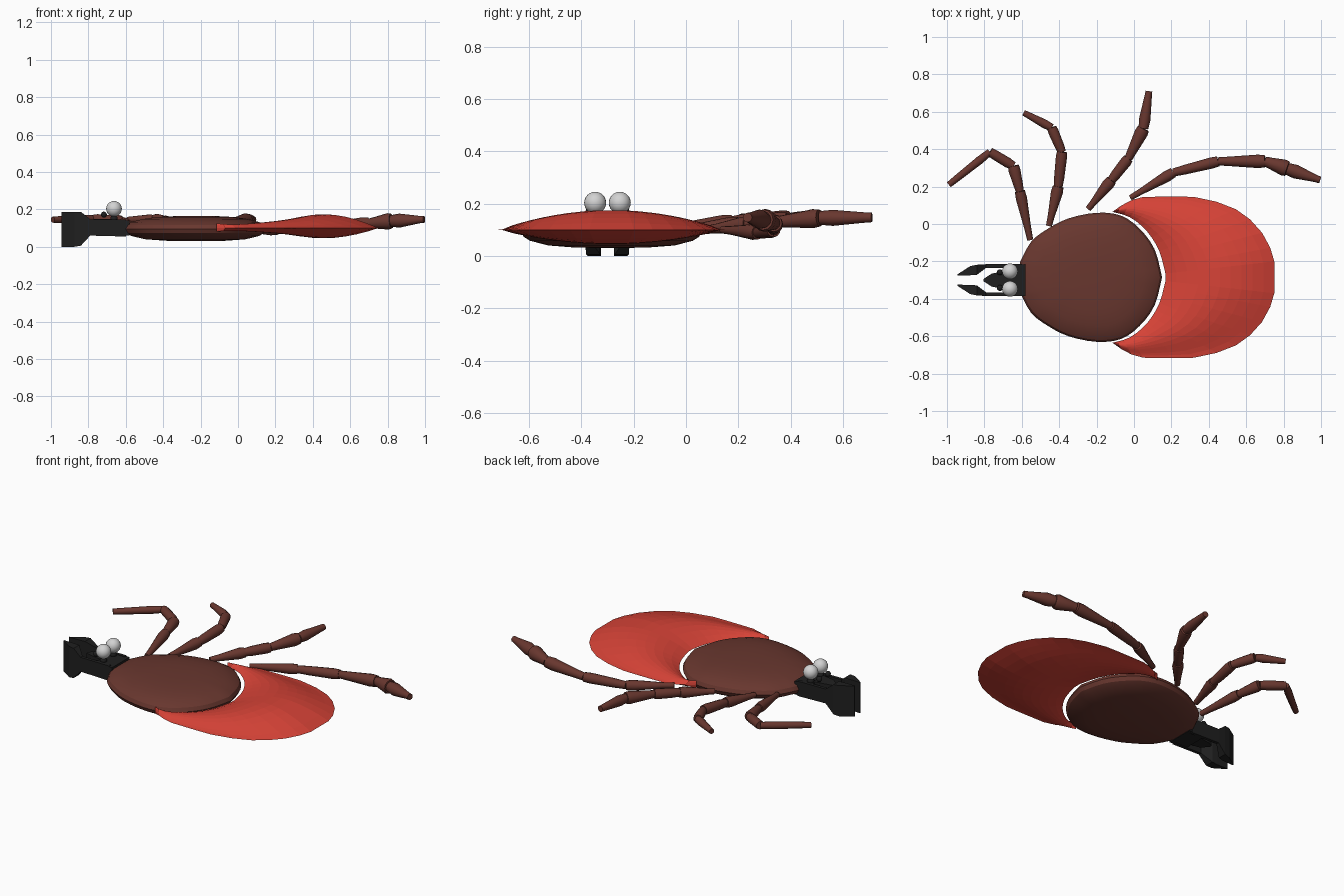
import bpy, bmesh
from math import sin, cos, pi, radians
from mathutils import Vector

cube = bpy.data.objects.get("Cube")
if cube:
    bpy.data.objects.remove(cube, do_unlink=True)

AXIS_Y = -0.285   # the body's own line of symmetry
HEAD_Y = -0.3


def material(name, *rgb):
    mat = bpy.data.materials.new(name)
    mat.use_nodes = True
    mat.diffuse_color = (*rgb, 1)
    mat.node_tree.nodes["Principled BSDF"].inputs["Base Color"].default_value = (*rgb, 1)
    return mat


brown = material("brown shell", 0.14, 0.038, 0.028)
red = material("red abdomen", 0.68, 0.056, 0.038)
black = material("black jaw", 0.014, 0.014, 0.014)
pale = material("pale eye", 0.65, 0.65, 0.65)


def finish(name, bm, mat, smooth=None):
    mesh = bpy.data.meshes.new(name)
    bm.to_mesh(mesh)
    bm.free()
    obj = bpy.data.objects.new(name, mesh)
    bpy.context.collection.objects.link(obj)
    mesh.materials.append(mat)
    if smooth:
        bpy.ops.object.select_all(action='DESELECT')
        obj.select_set(True)
        bpy.context.view_layer.objects.active = obj
        bpy.ops.object.shade_smooth_by_angle(angle=radians(smooth))
    return obj


def loft(bm, rings, caps=True):
    """Skin a list of closed rings that have equal point counts."""
    rows = [[bm.verts.new(p) for p in ring] for ring in rings]
    for a, b in zip(rows, rows[1:]):
        for i in range(len(a)):
            j = (i + 1) % len(a)
            bm.faces.new((a[i], a[j], b[j], b[i]))
    if caps:
        bm.faces.new(rows[0])
        bm.faces.new(rows[-1])


def clean(bm):
    bmesh.ops.remove_doubles(bm, verts=bm.verts, dist=0.0005)
    bmesh.ops.dissolve_degenerate(bm, edges=bm.edges, dist=0.0001)
    bmesh.ops.recalc_face_normals(bm, faces=bm.faces)


def spline(points, count):
    """Even samples of a smooth curve through the points."""
    pts = [Vector(p) for p in points]
    last = len(pts) - 1
    out = []
    for k in range(count):
        u = k / (count - 1) * last
        i = min(int(u), last - 1)
        t = u - i
        a, b, c, d = (pts[max(0, min(last, i + n))] for n in (-1, 0, 1, 2))
        out.append(0.5 * (2 * b + (c - a) * t + (2 * a - 5 * b + 4 * c - d) * t ** 2
                          + (3 * b - a - 3 * c + d) * t ** 3))
    return out


def mirrored(half, on_axis=False):
    """Add the -y half of a list of 2D points."""
    other = [Vector((p.x, -p.y)) for p in reversed(half)]
    return half + (other[1:] if on_axis else other)


# Shield: scaled copies of one outline stacked into a shallow dome
half = spline([(-.61, .08), (-.55, .19), (-.46, .26), (-.35, .315), (-.2, .345),
               (-.07, .33), (.03, .26), (.11, .15), (.15, 0)], 25)
outline = mirrored(half, True)
profile = [(0, .165), (.3, .164), (.55, .159), (.75, .148), (.9, .132), (.97, .117),
           (1, .095), (.97, .073), (.9, .058), (.7, .04), (.4, .032), (0, .03)]
mid_x = -0.22
bm = bmesh.new()
loft(bm, [[(mid_x + (p.x - mid_x) * s, AXIS_Y + p.y * s, z) for p in outline]
          for s, z in profile], caps=False)
clean(bm)
finish("body_shield", bm, brown, 30)

# Abdomen: lens-shaped crescent between the inner and the outer curve
outer = mirrored(spline([(-.115, .35), (-.04, .4), (.05, .43), (.2, .43), (.32, .43),
                         (.5, .385), (.62, .31), (.71, .2), (.75, .085)], 13))
inner_half = spline([(-.115, .35), (-.02, .32), (.07, .245), (.135, .14), (.168, .02)], 13)
inner = mirrored(inner_half)
steps = 10
rings = []
for a, b in zip(inner, outer):
    ring = []
    for k in range(2 * steps):
        s = k / steps if k <= steps else 2 - k / steps
        p = a.lerp(b, s)
        bulge = max(0, 1 - (p.y / 0.43) ** 2) * max(0, sin(pi * s)) ** 0.9
        z = 0.1 + bulge * (0.075 if k <= steps else -0.055)
        ring.append((p.x, AXIS_Y + p.y, z))
    rings.append(ring)
bm = bmesh.new()
loft(bm, rings, caps=False)
clean(bm)
finish("abdomen", bm, red)


# Legs: chains of tapered segments, each joint given as x, y, z, radius
def segment(bm, a, b, ra, rb, sides=12):
    axis = (b - a).normalized()
    side = axis.cross(Vector((0, 0, 1))).normalized()
    up = side.cross(axis)
    rings = []
    for t, r in ((0, ra * 0.72), (0.25, ra * 0.85), (0.85, rb), (1, rb * 0.9)):
        c = a.lerp(b, t)
        rings.append([c + r * (side * cos(2 * pi * k / sides) + up * sin(2 * pi * k / sides))
                      for k in range(sides)])
    loft(bm, rings)


legs = {
    "front_leg": [(-.555, -.085, .1, .022), (-.61, .175, .13, .03), (-.645, .31, .14, .032),
                  (-.77, .385, .15, .026), (-.99, .21, .145, .018)],
    "second_leg": [(-.455, -.01, .1, .022), (-.405, .2, .12, .032), (-.385, .385, .14, .03),
                   (-.44, .515, .15, .028), (-.59, .595, .145, .017)],
    "third_leg": [(-.245, .08, .1, .022), (-.12, .235, .12, .032), (-.03, .35, .13, .03),
                  (.05, .51, .145, .036), (.08, .71, .147, .02)],
    "rear_leg": [(-.02, .14, .1, .02), (.21, .275, .09, .03), (.45, .335, .1, .03),
                 (.7, .335, .125, .036), (.82, .295, .138, .044), (.995, .235, .147, .02)],
}
for name, joints in legs.items():
    bm = bmesh.new()
    for a, b in zip(joints, joints[1:]):
        segment(bm, Vector(a[:3]), Vector(b[:3]), a[3], b[3])
    bmesh.ops.recalc_face_normals(bm, faces=bm.faces)
    finish(name, bm, brown, 35)


# Head: rectangular sections along x, given as x, y range and z range
def beam(name, sections, side=1):
    bm = bmesh.new()
    loft(bm, [[(x, HEAD_Y + side * y, z) for y, z in ((y0, z0), (y1, z0), (y1, z1), (y0, z1))]
              for x, y0, y1, z0, z1 in sections])
    bmesh.ops.recalc_face_normals(bm, faces=bm.faces)
    finish(name, bm, black)


beam("head_base", [(-.58, -.085, .085, .06, .14), (-.69, -.08, .08, .06, .145)])
beam("snout", [(-.68, -.05, .05, .07, .15), (-.76, -.035, .035, .07, .15),
               (-.805, -.006, .006, .08, .14)])


def ball(name, x, y, z, radius, mat):
    bm = bmesh.new()
    bmesh.ops.create_uvsphere(bm, u_segments=20, v_segments=12, radius=radius)
    bmesh.ops.translate(bm, verts=bm.verts, vec=(x, y, z))
    finish(name, bm, mat, 40)


for word, side in (("right", -1), ("left", 1)):
    beam(word + "_jaw", [(-.6, .066, .085, .055, .145), (-.79, .066, .085, .06, .147),
                         (-.84, .028, .082, .006, .187), (-.875, .026, .075, 0, .187),
                         (-.945, .024, .03, 0, .187)], side)
    ball(word + "_eye", -.663, HEAD_Y + side * 0.047, .203, .042, pale)
    ball(word + "_small_bump", -.717, HEAD_Y + side * 0.042, .172, .016, black)
    ball(word + "_eye_stalk", -.663, HEAD_Y + side * 0.047, .15, .02, black)
